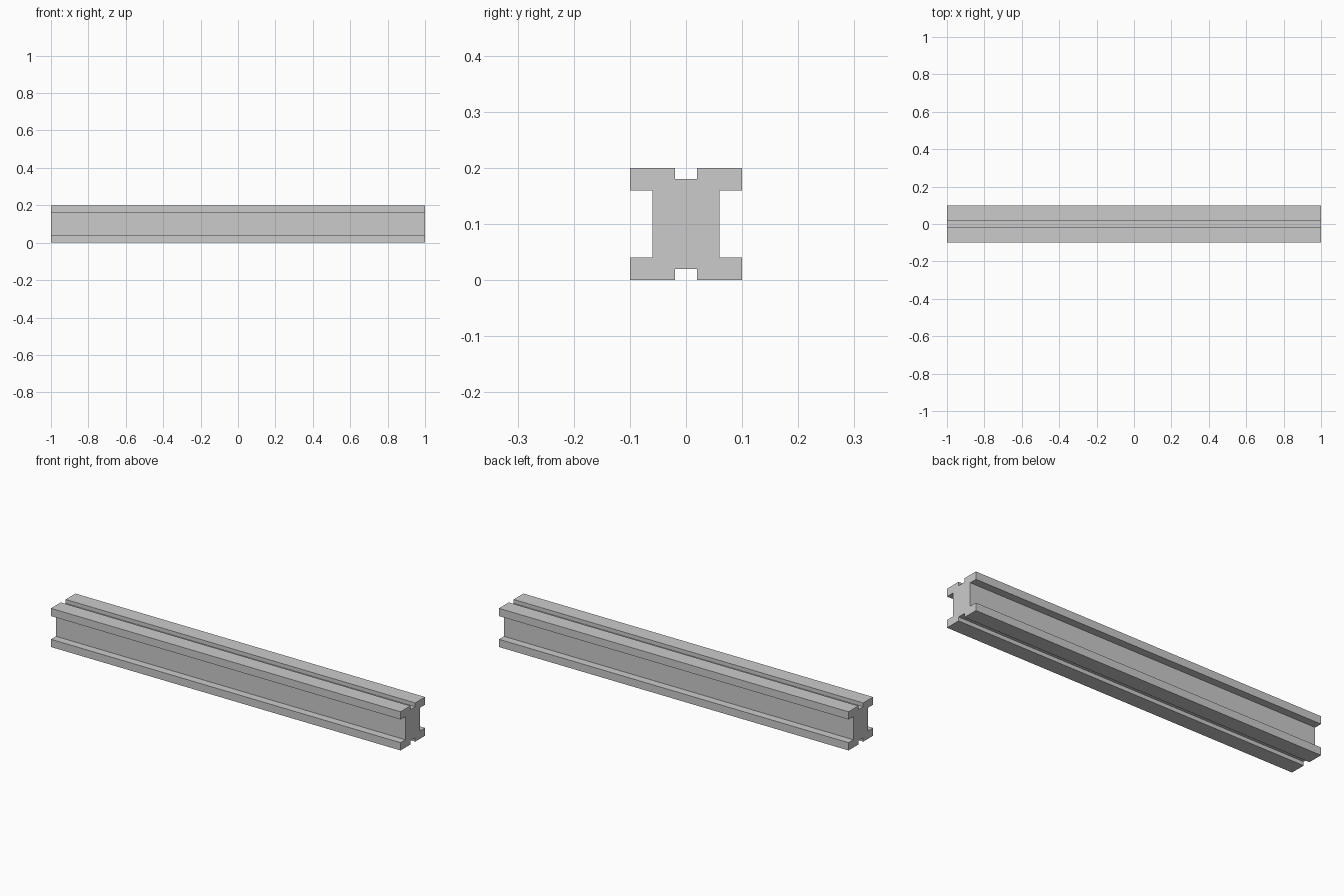
import bpy
import bmesh

if "Cube" in bpy.data.objects:
    bpy.data.objects.remove(bpy.data.objects["Cube"])

LENGTH = 2.0
CENTRE_Z = 0.1

# Quarter of the cross-section (y, z from the beam axis): top groove, flange, web
quarter = [(0.02, 0.08), (0.02, 0.10), (0.10, 0.10), (0.10, 0.06), (0.06, 0.06)]

# Mirror down, then across, to close the outline
half = quarter + [(y, -z) for y, z in reversed(quarter)]
outline = half + [(-y, z) for y, z in reversed(half)]

# Grooved beam: extrude the outline along x
bm = bmesh.new()
end = bm.faces.new([bm.verts.new((-LENGTH / 2, y, z + CENTRE_Z)) for y, z in outline])
result = bmesh.ops.extrude_face_region(bm, geom=[end], use_keep_orig=True)
far_verts = [g for g in result["geom"] if isinstance(g, bmesh.types.BMVert)]
bmesh.ops.translate(bm, verts=far_verts, vec=(LENGTH, 0, 0))
bmesh.ops.recalc_face_normals(bm, faces=bm.faces)

mesh = bpy.data.meshes.new("grooved_beam")
bm.to_mesh(mesh)
bm.free()
beam = bpy.data.objects.new("grooved_beam", mesh)
bpy.context.collection.objects.link(beam)
